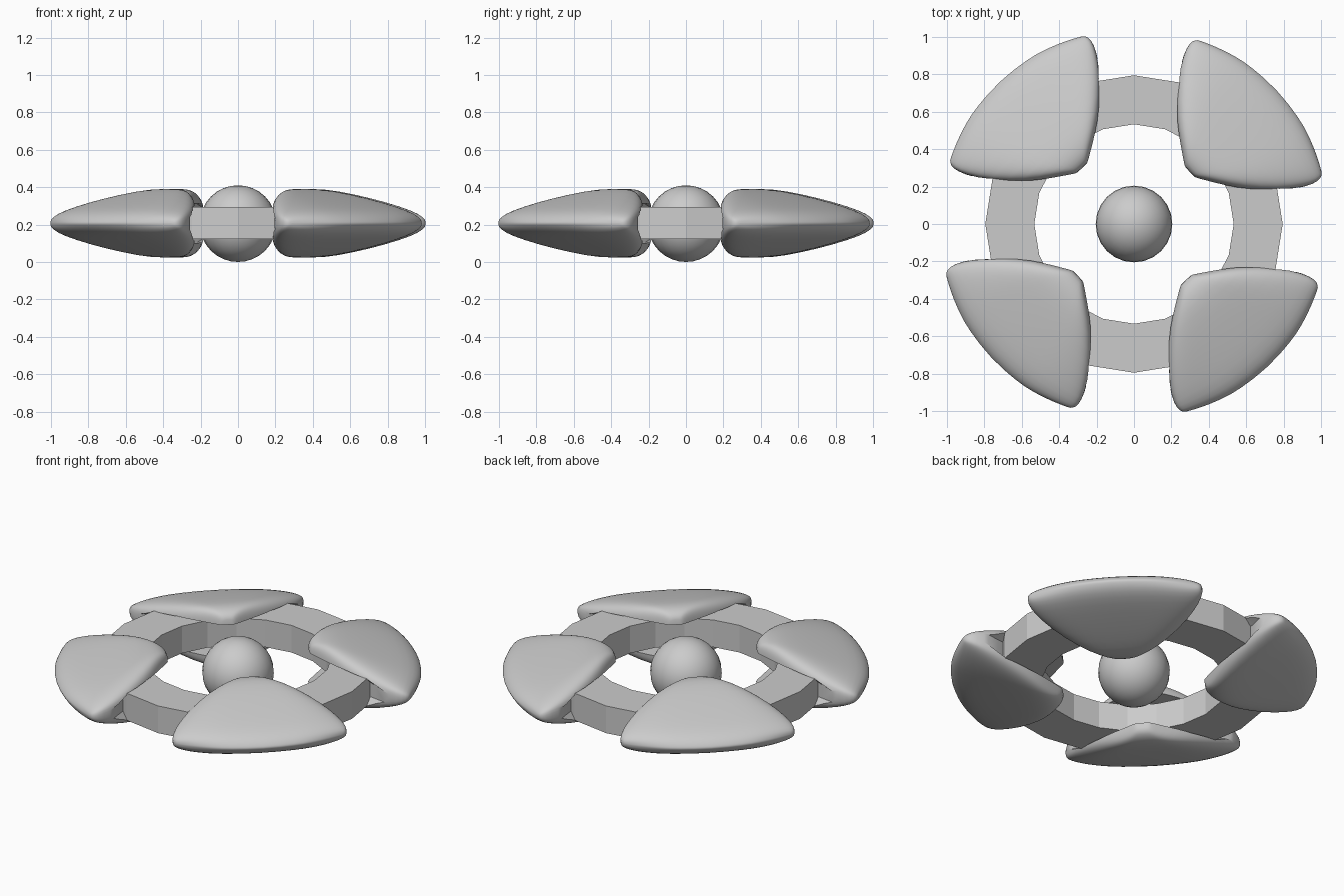
import bpy, bmesh, math
from mathutils import Matrix, Vector

if "Cube" in bpy.data.objects:
    bpy.data.objects.remove(bpy.data.objects["Cube"])

MID = 0.207  # height of the shared mid-plane


def make_object(name, bm, smooth):
    bmesh.ops.recalc_face_normals(bm, faces=bm.faces)
    for f in bm.faces:
        f.smooth = smooth
    mesh = bpy.data.meshes.new(name)
    bm.to_mesh(mesh)
    bm.free()
    obj = bpy.data.objects.new(name, mesh)
    bpy.context.collection.objects.link(obj)
    return obj


def superellipse(count, power):
    def p(c):
        return math.copysign(abs(c) ** (2 / power), c)
    angles = [2 * math.pi * i / count for i in range(count)]
    return [(p(math.cos(a)), p(math.sin(a))) for a in angles]


def loft(bm, rows):
    """Skin matching closed loops of points; returns the vertex rows."""
    rows = [[bm.verts.new(p) for p in row] for row in rows]
    for a, b in zip(rows, rows[1:]):
        for j in range(len(a)):
            k = (j + 1) % len(a)
            bm.faces.new((a[j], a[k], b[k], b[j]))
    return rows


# Central ball
bm = bmesh.new()
bmesh.ops.create_uvsphere(bm, u_segments=24, v_segments=16, radius=0.205)
bmesh.ops.translate(bm, verts=bm.verts, vec=(0, 0, 0.205))
make_object("center_ball", bm, True)

# Flat-sided ring with a rectangular section
bm = bmesh.new()
SIDES = 20
section = [(0.795, 0.122), (0.795, 0.293), (0.533, 0.293), (0.533, 0.122)]
angles = [2 * math.pi * i / SIDES for i in range(SIDES + 1)]
loft(bm, [[(r * math.cos(a), r * math.sin(a), z) for r, z in section] for a in angles])
bmesh.ops.remove_doubles(bm, verts=bm.verts, dist=1e-4)
make_object("ring", bm, False)

# Fan-shaped pads, lofted outward: distance, bulge, half width, half height
STATIONS = [
    (0.405, 0.00, 0.035, 0.125),
    (0.415, 0.00, 0.055, 0.155),
    (0.45, 0.00, 0.11, 0.178),
    (0.50, 0.00, 0.19, 0.186),
    (0.57, 0.00, 0.288, 0.18),
    (0.71, 0.01, 0.413, 0.145),
    (0.87, 0.06, 0.483, 0.101),
    (0.98, 0.105, 0.507, 0.067),
    (1.03, 0.118, 0.498, 0.036),
    (1.048, 0.125, 0.480, 0.012),
    (1.052, 0.125, 0.474, 0.004),
]
# Slot in the inner side of a pad that leaves the ring exposed:
# sideways position, back wall distance, half height
SLOT = [(0.0, 0.62, 0.105), (0.15, 0.63, 0.105), (0.27, 0.66, 0.102),
        (0.38, 0.735, 0.085), (0.53, 0.82, 0.05)]


def pad(name, angle):
    turn = Matrix.Translation(Vector((0, 0, MID))) @ Matrix.Rotation(angle, 4, 'Z')
    # pad body
    bm = bmesh.new()
    outline = superellipse(36, 4)
    n = len(outline)
    rows = loft(bm, [[(d - b * s * s, w * s, h * t) for s, t in outline]
                     for d, b, w, h in STATIONS])
    # end caps as strips across the section
    for row in (rows[0], rows[-1]):
        half = n // 2
        bm.faces.new((row[0], row[1], row[n - 1]))
        for j in range(1, half - 1):
            bm.faces.new((row[j], row[j + 1], row[n - j - 1], row[n - j]))
        bm.faces.new((row[half - 1], row[half], row[half + 1]))
    bmesh.ops.transform(bm, matrix=turn, verts=bm.verts)
    obj = make_object(name, bm, True)
    sub = obj.modifiers.new("soften", 'SUBSURF')
    sub.levels = sub.render_levels = 1

    # slot cutter, removed once applied
    bm = bmesh.new()
    stops = [(-v, u, h) for v, u, h in reversed(SLOT[1:])] + SLOT
    rows = loft(bm, [[(0.3, v, -h), (u - 0.05, v, -h), (u, v, -0.5 * h),
                      (u, v, 0.5 * h), (u - 0.05, v, h), (0.3, v, h)]
                     for v, u, h in stops])
    bm.faces.new(rows[0])
    bm.faces.new(rows[-1])
    bmesh.ops.transform(bm, matrix=turn, verts=bm.verts)
    cutter = make_object("slot_cutter", bm, True)
    cutter.hide_render = True
    cut = obj.modifiers.new("slot", 'BOOLEAN')
    cut.operation = 'DIFFERENCE'
    cut.solver = 'EXACT'
    cut.object = cutter
    bpy.context.view_layer.objects.active = obj
    for m in ("soften", "slot"):
        bpy.ops.object.modifier_apply(modifier=m)
    bpy.data.objects.remove(cutter)
    obj.data.set_sharp_from_angle(angle=math.radians(40))


for i in range(4):
    pad(f"pad_{i + 1}", math.radians(43 + 90 * i))
